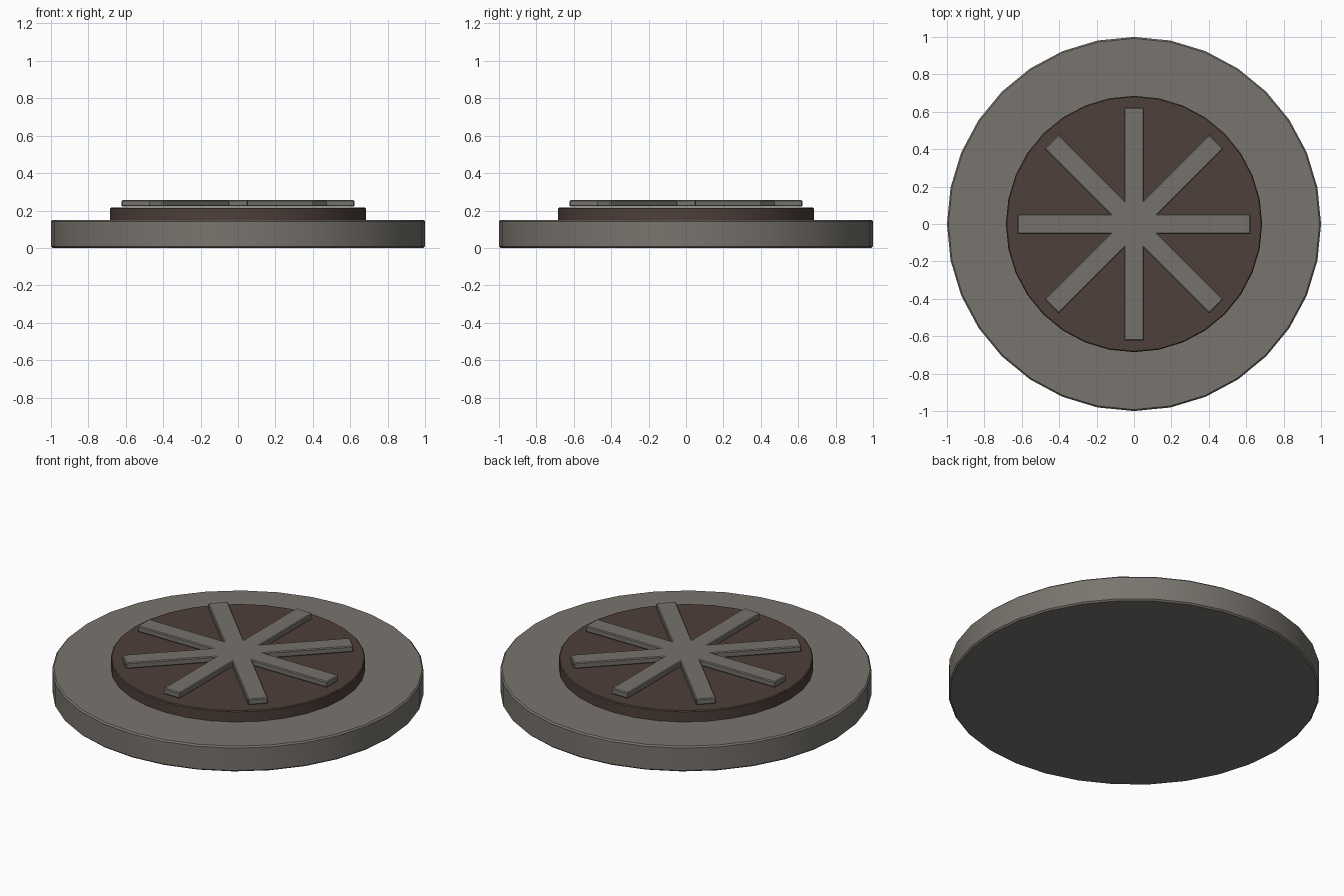
import bpy, math

if "Cube" in bpy.data.objects:
    bpy.data.objects.remove(bpy.data.objects["Cube"])


def material(name, color):
    m = bpy.data.materials.new(name)
    m.diffuse_color = (*color, 1)
    m.use_nodes = True
    m.node_tree.nodes["Principled BSDF"].inputs["Base Color"].default_value = m.diffuse_color
    return m


stone = material("stone", (0.19, 0.175, 0.155))
iron = material("dark_iron", (0.075, 0.05, 0.042))
steel = material("grille_metal", (0.18, 0.17, 0.15))


def finish(ob, name, mat, bevel):
    ob.name = name
    ob.data.materials.append(mat)
    b = ob.modifiers.new("edge_bevel", "BEVEL")
    b.width = bevel
    b.segments = 1
    b.limit_method = 'ANGLE'
    b.angle_limit = math.radians(40)


def disc(name, radius, z0, z1, mat, bevel):
    bpy.ops.mesh.primitive_cylinder_add(
        vertices=32, radius=radius, depth=z1 - z0, location=(0, 0, (z0 + z1) / 2))
    bpy.ops.object.shade_smooth_by_angle(angle=math.radians(30))
    finish(bpy.context.object, name, mat, bevel)


def bar(name, angle, length, width, z0, z1):
    bpy.ops.mesh.primitive_cube_add(
        size=1, location=(0, 0, (z0 + z1) / 2), rotation=(0, 0, angle))
    ob = bpy.context.object
    ob.scale = (length, width, z1 - z0)
    bpy.ops.object.transform_apply(location=False, rotation=False, scale=True)
    finish(ob, name, steel, 0.005)


# Stepped round base
disc("outer_rim", 1.0, 0.0, 0.15, stone, 0.008)
disc("inner_plate", 0.685, 0.14, 0.215, iron, 0.005)

# Four crossing bars form the eight-armed grille
for i in range(4):
    bar(f"grille_bar_{i + 1}", i * math.pi / 4, 1.245, 0.108, 0.221, 0.256)
